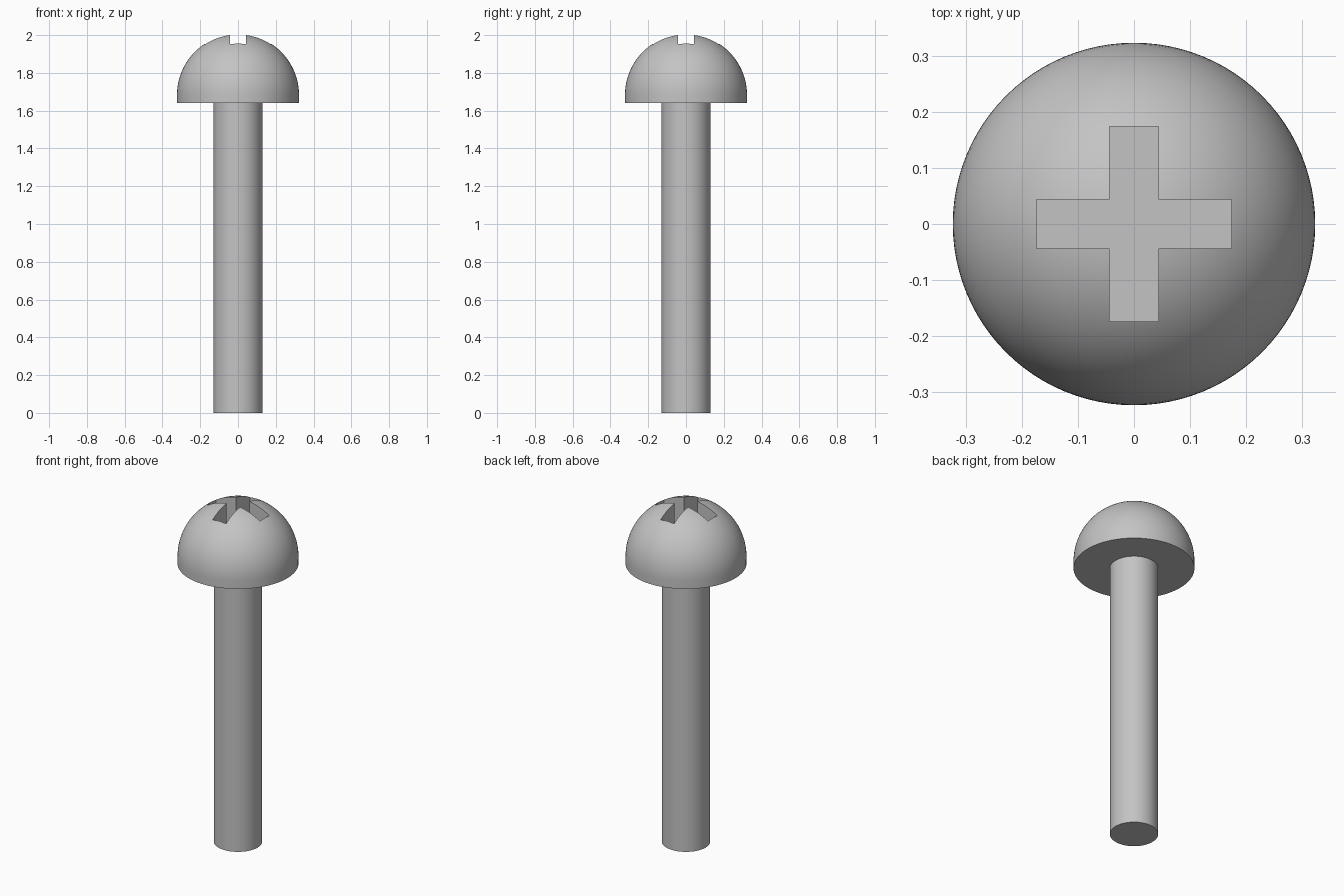
import bpy, bmesh, math
from mathutils import Vector

if "Cube" in bpy.data.objects:
    bpy.data.objects.remove(bpy.data.objects["Cube"])

HEAD_R, HEAD_BASE, DOME_Z = 0.323, 1.64, 1.683
SHAFT_R = 0.129
SLOT_W, SLOT_L, SLOT_FLOOR = 0.0435, 0.174, 1.84   # half width, half length

steel = bpy.data.materials.new("grey_steel")
steel.use_nodes = True
GREY = (0.55, 0.55, 0.55, 1)
steel.diffuse_color = GREY
steel.node_tree.nodes["Principled BSDF"].inputs["Base Color"].default_value = GREY


def make_object(name, bm):
    bmesh.ops.recalc_face_normals(bm, faces=bm.faces)
    mesh = bpy.data.meshes.new(name)
    bm.to_mesh(mesh)
    bm.free()
    mesh.materials.append(steel)
    obj = bpy.data.objects.new(name, mesh)
    bpy.context.collection.objects.link(obj)
    return obj


def lathe(name, profile, steps=96):
    """Revolve an (r, z) profile around the z axis."""
    bm = bmesh.new()
    verts = [bm.verts.new((r, 0, z)) for r, z in profile]
    edges = [bm.edges.new(pair) for pair in zip(verts, verts[1:])]
    bmesh.ops.spin(bm, geom=verts + edges, cent=(0, 0, 0), axis=(0, 0, 1),
                   angle=math.tau, steps=steps)
    bmesh.ops.remove_doubles(bm, verts=bm.verts, dist=1e-5)
    return make_object(name, bm)


def activate(obj):
    bpy.ops.object.select_all(action='DESELECT')
    obj.select_set(True)
    bpy.context.view_layer.objects.active = obj


# Plain round shaft, seated just inside the head
shaft = lathe("shaft", [(0, 0), (SHAFT_R, 0), (SHAFT_R, HEAD_BASE + 0.02), (0, HEAD_BASE + 0.02)])

# Domed head with a short straight rim
arc = [math.radians(90 * i / 24) for i in range(24)]
dome = [(HEAD_R * math.cos(a), DOME_Z + HEAD_R * math.sin(a)) for a in arc]
head = lathe("domed_head", [(0, HEAD_BASE), (HEAD_R, HEAD_BASE)] + dome + [(0, DOME_Z + HEAD_R)])

# Cross-shaped drive recess: one quarter outline turned four times, then extruded
bm = bmesh.new()
quarter = [(SLOT_W, SLOT_W), (SLOT_W, SLOT_L), (-SLOT_W, SLOT_L)]
outline = []
for k in range(4):
    c, s = round(math.cos(k * math.pi / 2)), round(math.sin(k * math.pi / 2))
    outline += [bm.verts.new((x * c - y * s, x * s + y * c, SLOT_FLOOR)) for x, y in quarter]
floor = bm.faces.new(outline)
raised = bmesh.ops.extrude_face_region(bm, geom=[floor], use_keep_orig=True)["geom"]
bmesh.ops.translate(bm, vec=Vector((0, 0, 0.3)),
                    verts=[v for v in raised if isinstance(v, bmesh.types.BMVert)])
cutter = make_object("cross_recess_cutter", bm)
cutter.hide_render = True

cut = head.modifiers.new("cross_recess", 'BOOLEAN')
cut.operation = 'DIFFERENCE'
cut.solver = 'EXACT'
cut.object = cutter
activate(head)
bpy.ops.object.modifier_apply(modifier=cut.name)
bpy.data.objects.remove(cutter)

# Smooth curved sides, crisp rims
for obj in (shaft, head):
    activate(obj)
    bpy.ops.object.shade_smooth_by_angle(angle=math.radians(30))
